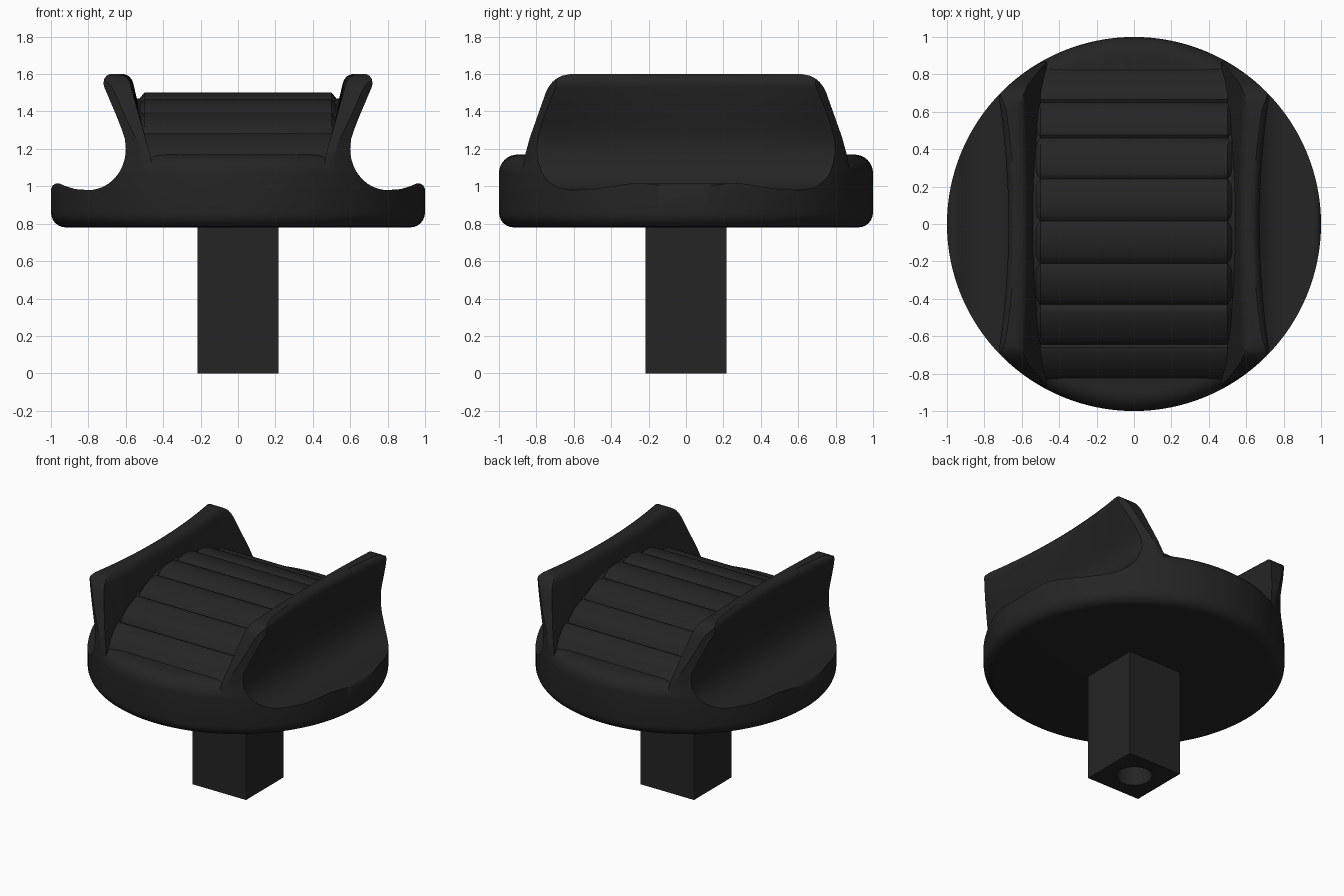
import bpy, bmesh, math

if "Cube" in bpy.data.objects:
    bpy.data.objects.remove(bpy.data.objects["Cube"])

black = bpy.data.materials.new("matte_black")
black.diffuse_color = (0.018, 0.018, 0.018, 1)
black.use_nodes = True
black.node_tree.nodes["Principled BSDF"].inputs["Base Color"].default_value = black.diffuse_color


def make(name, verts, faces):
    me = bpy.data.meshes.new(name)
    me.from_pydata(verts, [], faces)
    bm = bmesh.new()
    bm.from_mesh(me)
    bmesh.ops.remove_doubles(bm, verts=bm.verts, dist=1e-5)
    bmesh.ops.recalc_face_normals(bm, faces=bm.faces)
    bm.to_mesh(me)
    bm.free()
    me.materials.append(black)
    ob = bpy.data.objects.new(name, me)
    bpy.context.collection.objects.link(ob)
    return ob


def loft(name, profile, stations, place):
    """Sweep a closed 2D profile through stations; place(p, s) gives 3D."""
    n, m = len(profile), len(stations)
    verts = [place(p, s) for s in stations for p in profile]
    faces = [(j * n + i, j * n + (i + 1) % n, (j + 1) * n + (i + 1) % n, (j + 1) * n + i)
             for j in range(m - 1) for i in range(n)]
    faces += [tuple(range(n)), tuple(range((m - 1) * n, m * n))]
    return make(name, verts, faces)


def revolve(name, profile, seg=128):
    """Solid of revolution; first and last profile points become caps."""
    n = len(profile)
    verts = [(r * math.cos(a), r * math.sin(a), z)
             for a in (2 * math.pi * k / seg for k in range(seg)) for r, z in profile]
    faces = [(k * n + i, ((k + 1) % seg) * n + i, ((k + 1) % seg) * n + i + 1, k * n + i + 1)
             for k in range(seg) for i in range(n - 1)]
    faces += [tuple(k * n for k in range(seg)), tuple(k * n + n - 1 for k in range(seg))]
    return make(name, verts, faces)


def arc(cx, cz, rx, rz, a0, a1, steps):
    return [(cx + rx * math.cos(math.radians(a0 + (a1 - a0) * i / steps)),
             cz + rz * math.sin(math.radians(a0 + (a1 - a0) * i / steps))) for i in range(steps + 1)]


def boolean(ob, tool, op):
    mod = ob.modifiers.new(op.lower(), 'BOOLEAN')
    mod.operation, mod.object, mod.solver = op, tool, 'EXACT'
    bpy.context.view_layer.objects.active = ob
    bpy.ops.object.modifier_apply(modifier=mod.name)
    bpy.data.objects.remove(tool)


def smooth(ob, angle=35):
    bpy.ops.object.select_all(action='DESELECT')
    ob.select_set(True)
    bpy.context.view_layer.objects.active = ob
    bpy.ops.object.shade_smooth_by_angle(angle=math.radians(angle))


def bowed(side, amount):
    """Pull the upper part of a wall inwards around the middle of its length."""
    def place(p, y):
        x, z = p
        x -= amount * max(0, 1 - (y / 0.66) ** 2) * max(0, (z - 1.15) / 0.45)
        return (side * x, y, z)
    return place


# Round base with softened edges
base = revolve("knob_body", arc(0.92, 0.86, 0.08, 0.08, -90, 0, 6)
               + arc(0.9, 1.07, 0.1, 0.1, 0, 90, 8))

# Flared finger walls, kept inside the round outline and the sloped ends
wall_profile = [(0.45, 1.02), (0.47, 1.17), (0.575, 1.54), (0.583, 1.565), (0.6, 1.588),
                (0.63, 1.6), (0.85, 1.6), (0.85, 1.02)]
rows = [-0.95 + 1.9 * i / 38 for i in range(39)]
half = [(0.88, 1.0), (0.865, 1.15), (0.835, 1.26), (0.75, 1.5), (0.735, 1.53),
        (0.715, 1.557), (0.69, 1.578), (0.66, 1.592), (0.62, 1.5995)]
end_trim = half + [(-y, z) for y, z in reversed(half)]
for side in (-1, 1):
    wall = loft("wall", wall_profile, rows, bowed(side, 0.02))
    boolean(wall, revolve("round_trim", [(0.998, 0.95), (0.998, 1.8)]), 'INTERSECT')
    boolean(wall, loft("end_trim", end_trim, [-1.2, 1.2], lambda p, x: (x, p[0], p[1])), 'INTERSECT')
    boolean(base, wall, 'UNION')

# Finger scoops hollowing both sides, leaving a small raised lip
scoop = ([(1.3, 0.97), (1.0, 0.985), (0.99, 1.005), (0.975, 1.015), (0.955, 1.015),
          (0.92, 1.0), (0.87, 0.985)]
         + arc(0.8, 1.2, 0.2, 0.22, 270, 180, 14)
         + [(0.604, 1.25), (0.62, 1.3), (0.647, 1.37), (0.715, 1.53), (0.72, 1.55),
            (0.715, 1.575), (0.705, 1.59), (0.685, 1.605), (0.685, 1.8), (1.3, 1.8)])
cut_rows = [-1.1 + 2.2 * i / 44 for i in range(45)]
for side in (-1, 1):
    boolean(base, loft("scoop_cutter", scoop, cut_rows, bowed(side, 0.055)), 'DIFFERENCE')
smooth(base)


# Arched floor between the walls
def arch(y):
    return 1.47 - 0.33 * (y / 0.84) ** 2


floor_line = [(y, arch(y)) for y in (-0.8 + 1.6 * i / 32 for i in range(33))]
floor = loft("grip_floor", [(-0.8, 1.08)] + floor_line + [(0.8, 1.08)], [-0.57, 0.57],
             lambda p, x: (x, p[0], p[1]))
smooth(floor)

# Rounded grip ribs with slightly domed ends
edges = [-0.84, -0.645, -0.43, -0.21, 0.015, 0.24, 0.46, 0.65, 0.84]
for a, b in zip(edges, edges[1:]):
    top = []
    for i in range(13):
        t = i / 12
        y = a + (b - a) * t
        top.append((y, arch(y) + 0.035 * math.sqrt(max(0, math.sin(math.pi * t)))))
    rib = loft("grip_rib", [(a, 1.08)] + top + [(b, 1.08)], [-0.525, -0.5, 0.5, 0.525],
               lambda p, x: (x, p[0], p[1] - (0.03 if abs(x) > 0.51 and p[1] > 1.1 else 0)))
    smooth(rib)

# Square shaft with a blind hole in its end
s = 0.216
shaft = loft("square_shaft", [(-s, -s), (s, -s), (s, s), (-s, s)], [0, 0.8],
             lambda p, z: (p[0], p[1], z))
boolean(shaft, revolve("hole_cutter", [(0.12, -0.1), (0.12, 0.4)], 48), 'DIFFERENCE')
smooth(shaft)
